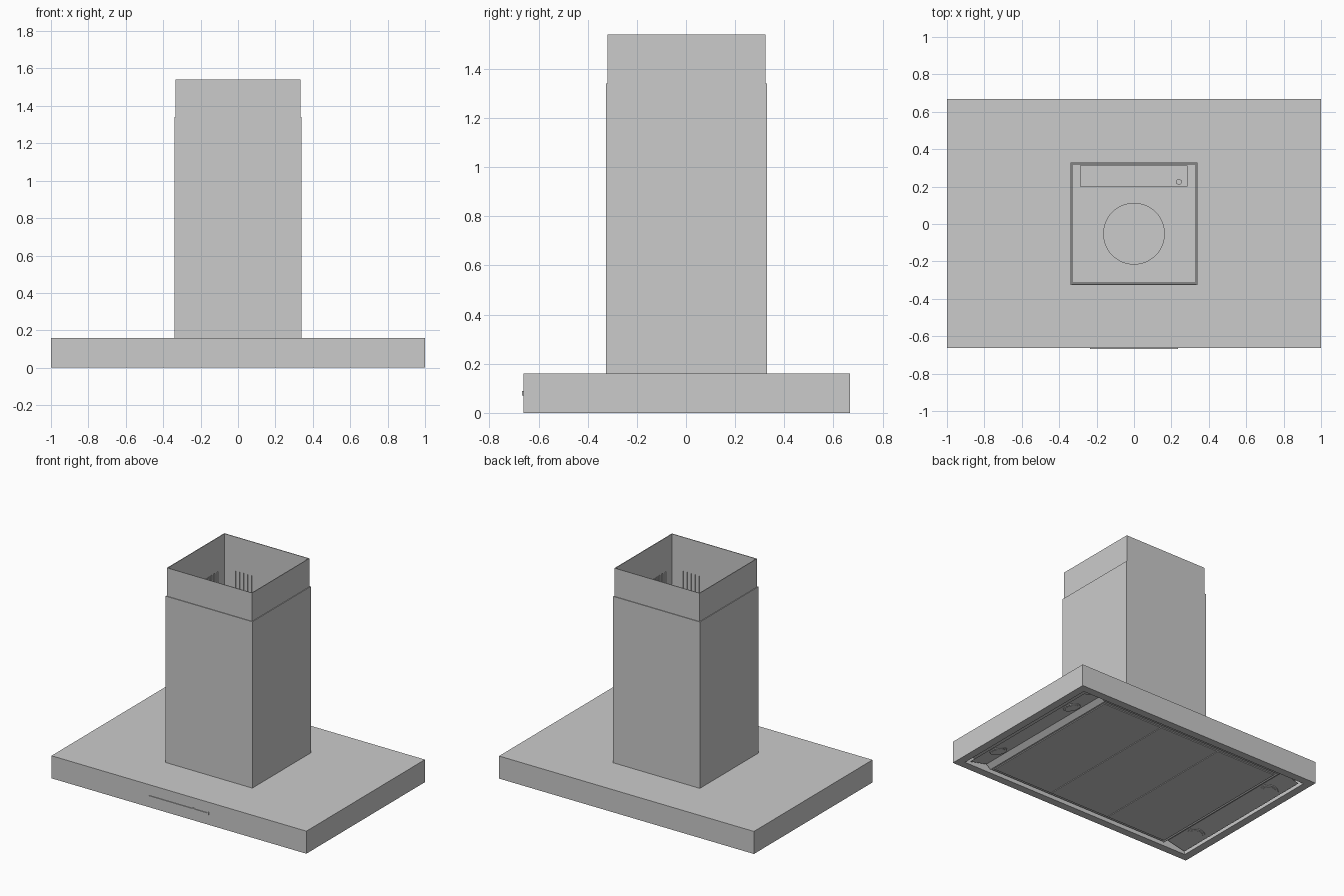
import bpy, bmesh, math
from mathutils import Matrix, Vector

if "Cube" in bpy.data.objects:
    bpy.data.objects.remove(bpy.data.objects["Cube"])

def finish(name, bm):
    bmesh.ops.recalc_face_normals(bm, faces=bm.faces)
    me = bpy.data.meshes.new(name)
    bm.to_mesh(me)
    bm.free()
    ob = bpy.data.objects.new(name, me)
    bpy.context.collection.objects.link(ob)
    return ob

def add_box(bm, x0, x1, y0, y1, z0, z1):
    m = Matrix.Translation(((x0 + x1) / 2, (y0 + y1) / 2, (z0 + z1) / 2))
    m = m @ Matrix.Diagonal((x1 - x0, y1 - y0, z1 - z0, 1))
    return bmesh.ops.create_cube(bm, size=1, matrix=m)

def box(name, *b):
    bm = bmesh.new()
    add_box(bm, *b)
    return finish(name, bm)

def cylinder(name, r, h, loc, seg=48, tilt=0):
    bm = bmesh.new()
    m = Matrix.Translation(loc) @ Matrix.Rotation(tilt, 4, 'Y')
    bmesh.ops.create_cone(bm, cap_ends=True, segments=seg, radius1=r, radius2=r,
                          depth=h, matrix=m)
    ob = finish(name, bm)
    if seg > 8:
        bpy.ops.object.select_all(action='DESELECT')
        ob.select_set(True)
        bpy.context.view_layer.objects.active = ob
        bpy.ops.object.shade_smooth_by_angle()
    return ob

def tube(name, x, y0, y1, z0, z1, t):
    """Rectangular sleeve, open at top and bottom."""
    bm = bmesh.new()
    rings = []
    for d, z in ((0, z0), (0, z1), (t, z1), (t, z0)):
        rings.append([bm.verts.new((sx, sy, z)) for sx, sy in
                      ((-x + d, y0 + d), (x - d, y0 + d), (x - d, y1 - d), (-x + d, y1 - d))])
    for a, b in zip(rings, rings[1:] + rings[:1]):
        for i in range(4):
            j = (i + 1) % 4
            bm.faces.new((a[i], a[j], b[j], b[i]))
    return finish(name, bm)

# canopy: flat box with a rimmed recess underneath
bm = bmesh.new()
add_box(bm, -1, 1, -0.662, 0.667, 0, 0.16)
bottom = min(bm.faces, key=lambda f: f.calc_center_median().z)
bmesh.ops.inset_region(bm, faces=[bottom], thickness=0.08)
ext = bmesh.ops.extrude_face_region(bm, geom=[bottom])
verts = [v for v in ext['geom'] if isinstance(v, bmesh.types.BMVert)]
bmesh.ops.translate(bm, verts=verts, vec=(0, 0, 0.06))
if bottom.is_valid:
    bmesh.ops.delete(bm, geom=[bottom], context='FACES_ONLY')
finish("canopy", bm)

# underside panel: V-shaped light wells at both ends, flat filter bed between
half = [(0.92, 0.004), (0.78, 0.036), (0.745, 0.008), (0.735, 0.012)]
profile = [(-x, z) for x, z in half] + half[::-1]
bm = bmesh.new()
front = [bm.verts.new((x, -0.582, z)) for x, z in profile]
back = [bm.verts.new((x, 0.587, z)) for x, z in profile]
for i in range(len(profile) - 1):
    bm.faces.new((front[i], front[i + 1], back[i + 1], back[i]))
finish("underside_panel", bm)

# three grease filters
for i in (-1, 0, 1):
    c = i * 0.487
    box(f"filter_{i + 2}", c - 0.241, c + 0.241, -0.56, 0.565, 0.006, 0.02)

# tilted round lamps, two per light well
tilt = math.atan2(0.032, 0.14)
for s in (-1, 1):
    for y in (-0.375, 0.375):
        cylinder("lamp_ring", 0.058, 0.008, (s * 0.85, y, 0.019), tilt=s * tilt)
        cylinder("lamp_lens", 0.044, 0.012, (s * 0.85, y, 0.019), tilt=s * tilt)

# chimney: outer sleeve and telescoping inner sleeve
tube("outer_chimney", 0.34, -0.325, 0.33, 0.16, 1.34, 0.005)
inner = tube("inner_chimney", 0.334, -0.319, 0.324, 0.5, 1.54, 0.005)

# vent slots cut in all four inner walls
bm = bmesh.new()
for s in (-1, 1):
    for i in range(5):
        a = s * (0.11 + 0.032 * i)
        for w in (-1, 1):
            cx, cy = w * 0.3315, 0.0025 + w * 0.319
            add_box(bm, cx - 0.01, cx + 0.01, a - 0.006, a + 0.006, 1.1, 1.3)
            add_box(bm, a - 0.006, a + 0.006, cy - 0.01, cy + 0.01, 1.1, 1.3)
cutter = finish("slot_cutter", bm)
cutter.hide_render = True
mod = inner.modifiers.new("slots", 'BOOLEAN')
mod.operation = 'DIFFERENCE'
mod.solver = 'EXACT'
mod.object = cutter
bpy.context.view_layer.objects.active = inner
bpy.ops.object.modifier_apply(modifier="slots")
bpy.data.objects.remove(cutter)

# inside the chimney: exhaust collar, electronics box, cable stub
cylinder("exhaust_collar", 0.165, 0.1, (0, -0.052, 0.21))
box("electronics_box", -0.288, 0.285, 0.2, 0.312, 0.16, 0.24)
cylinder("cable_stub", 0.017, 0.04, (0.24, 0.225, 0.26), seg=6)

# front control strip with two small buttons
box("control_strip", -0.235, 0.235, -0.667, -0.66, 0.078, 0.084)
for x in (0.115, 0.23):
    box("control_button", x - 0.005, x + 0.005, -0.667, -0.66, 0.07, 0.09)
